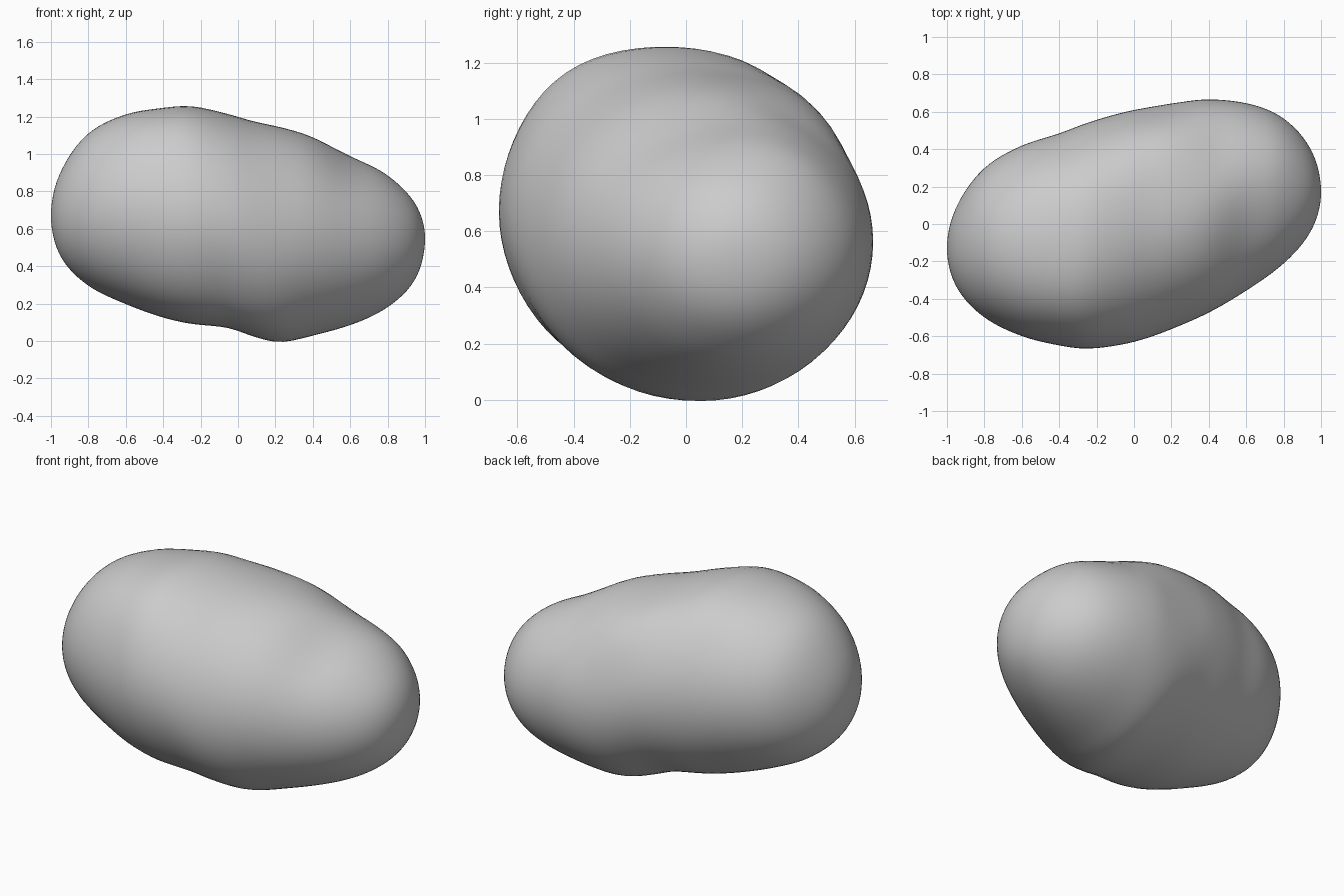
import bpy, bmesh, math

if "Cube" in bpy.data.objects:
    bpy.data.objects.remove(bpy.data.objects["Cube"])

# Outline stations along the length: x, bottom z, top z, front y, back y
STATIONS = [
    (-1.00, .67, .67, -.13, -.13),
    (-.95, .455, .90, -.335, .09),
    (-.80, .295, 1.11, -.50, .30),
    (-.60, .197, 1.21, -.60, .42),
    (-.40, .125, 1.243, -.65, .485),
    (-.25, .092, 1.253, -.668, .542),
    (-.05, .072, 1.212, -.643, .60),
    (.08, .025, 1.174, -.608, .625),
    (.22, -.008, 1.145, -.555, .648),
    (.40, .028, 1.095, -.475, .668),
    (.63, .095, .985, -.338, .64),
    (.80, .18, .88, -.212, .565),
    (.95, .335, .73, -.03, .39),
    (1.00, .55, .55, .17, .17),
]
# Soft lumps and hollows: x, angle round the section, amount, x width, angle width
LUMPS = [
    (.12, .88, .065, .22, .36),    # upper back lump
    (.44, 1.0, -.03, .12, .4),     # hollow behind the right end
    (.60, 2.0, -.06, .15, .55),    # hollow before the right end
    (.80, 1.1, .045, .13, .5),     # shoulder of the right end
    (-.40, 2.2, .045, .32, .42),   # fuller upper front
    (-.35, 1.05, .025, .25, .35),  # fuller upper back
    (-.06, 4.15, .035, .2, .38),   # fuller lower front
    (-.40, 4.05, .025, .25, .4),   # fuller lower front left
]
ANGLES = [math.acos(-s[0]) for s in STATIONS]
LAST = len(STATIONS) - 1


def outline(t, col):
    """Smooth interpolation of one outline column at angle t."""
    i = max(k for k in range(LAST) if ANGLES[k] <= t)

    def slope(k):
        a, b = max(k - 1, 0), min(k + 1, LAST)
        return (STATIONS[b][col] - STATIONS[a][col]) / (ANGLES[b] - ANGLES[a])

    h = ANGLES[i + 1] - ANGLES[i]
    u = (t - ANGLES[i]) / h
    return ((2*u**3 - 3*u**2 + 1) * STATIONS[i][col] + (u**3 - 2*u**2 + u) * h * slope(i)
            + (3*u**2 - 2*u**3) * STATIONS[i + 1][col] + (u**3 - u**2) * h * slope(i + 1))


# Lumpy body lofted through oval cross-sections
RINGS, SIDES = 64, 72
bm = bmesh.new()
rings = []
for r in range(1, RINGS):
    t = math.pi * r / RINGS
    x = -math.cos(t)
    z0, z1, y0, y1 = (outline(t, c) for c in (1, 2, 3, 4))
    ring = []
    for s in range(SIDES):
        a = 2 * math.pi * s / SIDES
        swell = 1 + sum(k * math.exp(-((x - lx) / wx)**2 - ((a - la) / wa)**2)
                        for lx, la, k, wx, wa in LUMPS)
        ring.append(bm.verts.new((x,
                                  (y0 + y1) / 2 + (y1 - y0) / 2 * math.cos(a) * swell,
                                  (z0 + z1) / 2 + (z1 - z0) / 2 * math.sin(a) * swell)))
    rings.append(ring)

for p, q in zip(rings, rings[1:]):
    for s in range(SIDES):
        n = (s + 1) % SIDES
        bm.faces.new((p[s], p[n], q[n], q[s]))

# Rounded end caps
for ring, st in ((rings[0], STATIONS[0]), (rings[-1], STATIONS[-1])):
    tip = bm.verts.new((st[0], st[3], st[1]))
    for s in range(SIDES):
        bm.faces.new((tip, ring[s], ring[(s + 1) % SIDES]))

# Soften the surface slightly
for _ in range(2):
    bmesh.ops.smooth_vert(bm, verts=bm.verts, factor=.5, use_axis_x=False,
                          use_axis_y=True, use_axis_z=True)
bmesh.ops.recalc_face_normals(bm, faces=bm.faces)
for f in bm.faces:
    f.smooth = True
mesh = bpy.data.meshes.new("potato_body")
bm.to_mesh(mesh)
bm.free()
body = bpy.data.objects.new("potato_body", mesh)
bpy.context.collection.objects.link(body)
